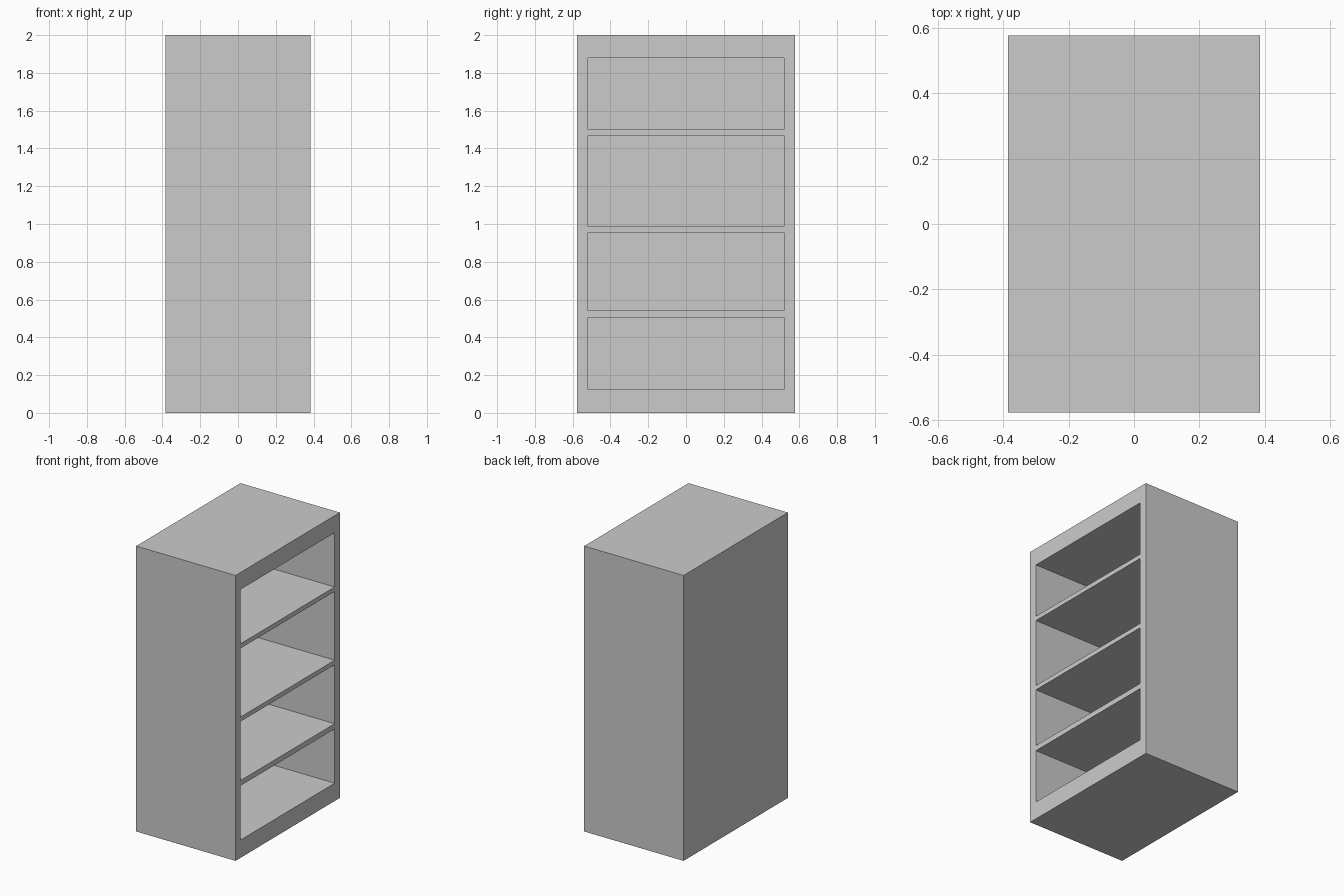
import bpy

if "Cube" in bpy.data.objects:
    bpy.data.objects.remove(bpy.data.objects["Cube"])

W, D, H = 0.385, 0.577, 2.0      # half width, half depth, height
IN = 0.52                        # half length of the openings
BACK = -0.335                    # inner face of the back panel


def board(name, x0, x1, y0, y1, z0, z1):
    bpy.ops.mesh.primitive_cube_add(size=1, location=((x0+x1)/2, (y0+y1)/2, (z0+z1)/2))
    ob = bpy.context.object
    ob.name = name
    ob.scale = (x1-x0, y1-y0, z1-z0)
    bpy.ops.object.transform_apply(location=False, rotation=False, scale=True)
    return ob


# solid carcass, open towards +x
case = board("bookcase", -W, W, -D, D, 0, H)

# four compartments of different heights cut into the carcass
for i, (z0, z1) in enumerate([(0.125, 0.505), (0.542, 0.955), (0.987, 1.468), (1.5, 1.88)]):
    cutter = board(f"compartment_cutter_{i + 1}", BACK, W + 0.1, -IN, IN, z0, z1)
    cutter.hide_render = True
    cutter.hide_set(True)
    mod = case.modifiers.new(f"compartment_{i + 1}", 'BOOLEAN')
    mod.operation = 'DIFFERENCE'
    mod.solver = 'EXACT'
    mod.object = cutter
